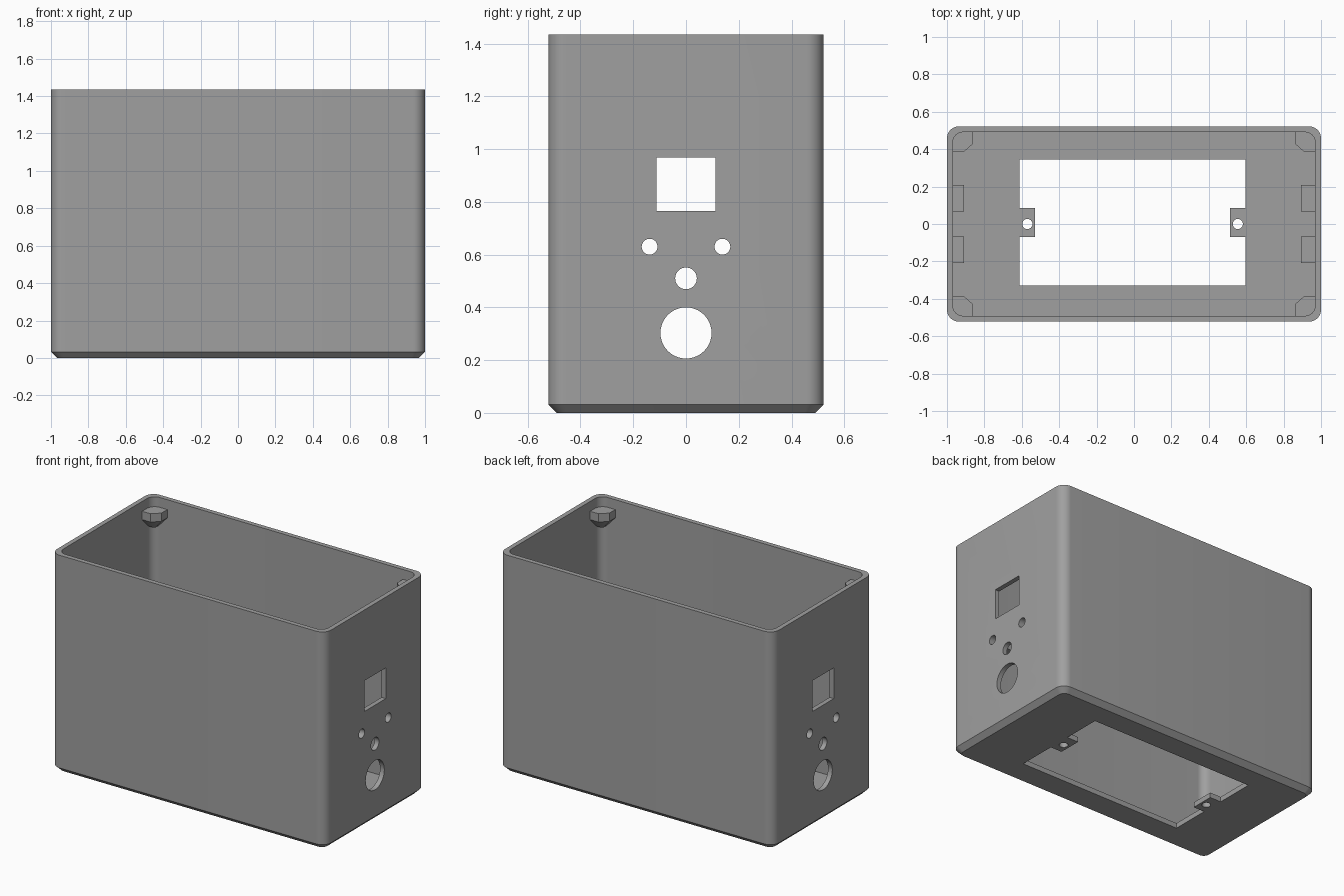
import bpy, bmesh, math
from mathutils import Matrix

if "Cube" in bpy.data.objects:
    bpy.data.objects.remove(bpy.data.objects["Cube"])

L, W, H = 1.0, 0.522, 1.435      # half length, half width, height
T = 0.031                        # wall thickness
FLOOR = 0.034

grey = bpy.data.materials.new("matte_grey")
grey.diffuse_color = (0.35, 0.35, 0.35, 1)
grey.use_nodes = True
grey.node_tree.nodes["Principled BSDF"].inputs["Base Color"].default_value = grey.diffuse_color


def finish(name, bm):
    bmesh.ops.recalc_face_normals(bm, faces=bm.faces)
    me = bpy.data.meshes.new(name)
    bm.to_mesh(me)
    bm.free()
    ob = bpy.data.objects.new(name, me)
    bpy.context.collection.objects.link(ob)
    me.materials.append(grey)
    return ob


def rounded(hx, hy, r, n=10):
    """Rounded rectangle outline."""
    pts = []
    for k, (sx, sy) in enumerate([(1, 1), (-1, 1), (-1, -1), (1, -1)]):
        for i in range(n + 1):
            a = (k + i / n) * math.pi / 2
            pts.append((sx * (hx - r) + r * math.cos(a), sy * (hy - r) + r * math.sin(a)))
    return pts


def loft(name, sections):
    """Skin a stack of (outline, z) sections and cap both ends."""
    bm = bmesh.new()
    rings = [[bm.verts.new((x, y, z)) for x, y in o] for o, z in sections]
    for a, b in zip(rings, rings[1:]):
        for i in range(len(a)):
            j = (i + 1) % len(a)
            bm.faces.new((a[i], a[j], b[j], b[i]))
    bm.faces.new(rings[0])
    bm.faces.new(rings[-1])
    return finish(name, bm)


def box(name, x0, x1, y0, y1, z0, z1):
    o = [(x0, y0), (x1, y0), (x1, y1), (x0, y1)]
    return loft(name, [(o, z0), (o, z1)])


def cylinder(name, r, depth, loc, axis):
    bm = bmesh.new()
    rot = Matrix.Rotation(math.pi / 2, 4, 'Y') if axis == 'X' else Matrix()
    bmesh.ops.create_cone(bm, cap_ends=True, segments=40, radius1=r, radius2=r,
                          depth=depth, matrix=Matrix.Translation(loc) @ rot)
    return finish(name, bm)


def cut(target, cutters):
    bpy.context.view_layer.objects.active = target
    for c in cutters:
        m = target.modifiers.new("cut", 'BOOLEAN')
        m.operation, m.solver, m.object = 'DIFFERENCE', 'EXACT', c
        bpy.ops.object.modifier_apply(modifier=m.name)


# Open-topped case with a chamfered base
outer = rounded(L, W, 0.064)
inner = rounded(L - T, W - T, 0.055)
case = loft("case", [
    (rounded(L - 0.032, W - 0.032, 0.04), 0), (outer, 0.032), (outer, H),
    (inner, H), (inner, FLOOR)])

# Floor opening with two screw tabs left standing
opening = [(-0.612, -0.33), (0.597, -0.33), (0.597, -0.07), (0.513, -0.07), (0.513, 0.085),
           (0.597, 0.085), (0.597, 0.345), (-0.612, 0.345), (-0.612, 0.085),
           (-0.53, 0.085), (-0.53, -0.07), (-0.612, -0.07)]
floor_cutters = [loft("floor_cutter", [(opening, -0.1), (opening, 0.1)])]
for x in (-0.57, 0.555):
    floor_cutters.append(cylinder("tab_hole_cutter", 0.027, 0.3, (x, 0, 0), 'Z'))

# Holes through both end walls
screw_cutters = [cylinder("screw_cutter", 0.03, 2.4, (0, y, 0.63), 'X') for y in (-0.138, 0.138)]
wall_cutters = screw_cutters + [
    box("square_cutter", -1.2, 1.2, -0.112, 0.112, 0.765, 0.968),
    cylinder("medium_cutter", 0.041, 2.4, (0, 0, 0.51), 'X'),
    cylinder("large_cutter", 0.097, 2.4, (0, 0, 0.303), 'X')]
cut(case, floor_cutters + wall_cutters)

# Screw bosses behind the small holes
bosses = []
for x0, x1 in ((-0.975, -0.91), (0.893, 0.975)):
    for y in (-0.138, 0.138):
        b = box("screw_boss", x0, x1, y - 0.07, y + 0.07, 0.56, 0.70)
        cut(b, screw_cutters)
        bosses.append(b)

# Lid lugs in the four upper corners, tapering below
lugs = []
for sx in (-1, 1):
    for sy in (-1, 1):
        def lug(d):
            pts = [(0.975, 0.385 + d), (0.91 + d * 0.4, 0.385 + d), (0.86 + d, 0.43 + d * 0.4),
                   (0.86 + d, 0.497), (0.955, 0.497), (0.975, 0.477)]
            return [(sx * x, sy * y) for x, y in pts]
        lugs.append(loft("lid_lug", [(lug(0.06), 1.25), (lug(0), 1.315), (lug(0), 1.37)]))

for c in floor_cutters + wall_cutters:
    bpy.data.objects.remove(c)

# Smooth rounded corners, crisp edges
bpy.ops.object.select_all(action='DESELECT')
for o in [case] + bosses + lugs:
    o.select_set(True)
bpy.context.view_layer.objects.active = case
bpy.ops.object.shade_smooth_by_angle(angle=math.radians(30))
